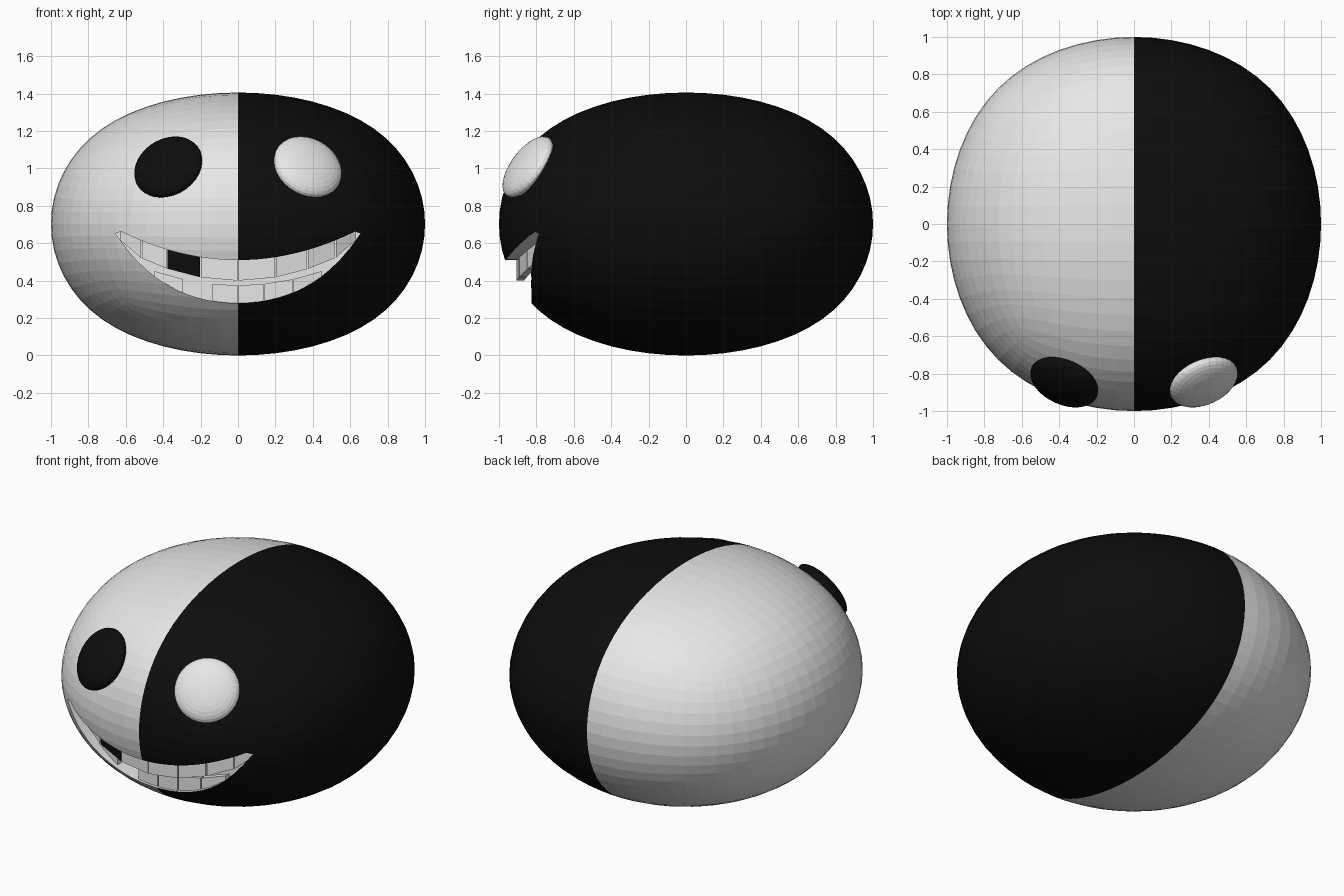
import bpy, bmesh, math
from mathutils import Vector, Matrix

if "Cube" in bpy.data.objects:
    bpy.data.objects.remove(bpy.data.objects["Cube"])

H = 0.703   # half height of the body
P = 2.167   # roundness exponent matching a subdivided cube


def material(name, v):
    m = bpy.data.materials.new(name)
    m.diffuse_color = (v, v, v, 1)
    m.use_nodes = True
    m.node_tree.nodes["Principled BSDF"].inputs["Base Color"].default_value = m.diffuse_color
    return m


white = material("white", 0.8)
black = material("black", 0.004)


def make_object(name, bm, mats):
    bmesh.ops.recalc_face_normals(bm, faces=bm.faces)
    me = bpy.data.meshes.new(name)
    bm.to_mesh(me)
    bm.free()
    ob = bpy.data.objects.new(name, me)
    bpy.context.collection.objects.link(ob)
    for m in mats:
        me.materials.append(m)
    return ob


def apply_modifier(ob, name):
    bpy.context.view_layer.objects.active = ob
    bpy.ops.object.modifier_apply(modifier=name)


def prism(bm, front, back):
    a = [bm.verts.new(p) for p in front]
    b = [bm.verts.new(p) for p in back]
    bm.faces.new(a)
    bm.faces.new(b[::-1])
    n = len(a)
    for i in range(n):
        bm.faces.new((a[i], b[i], b[(i + 1) % n], a[(i + 1) % n]))


# Mouth outline curves and body front surface
def upper_lip(x):
    return 0.51 + 0.39 * x * x


def lower_lip(x):
    return 0.28 + 0.587 * x * x + 0.654 * x ** 4


def surface_y(x, z):
    return -max(0.0, 1 - abs(x) ** P - abs((z - H) / H) ** P) ** (1 / P)


# Body: rounded cube, one half white and the other black
bm = bmesh.new()
bmesh.ops.create_cube(bm, size=2)
body = make_object("body", bm, [white, black])
sub = body.modifiers.new("round", 'SUBSURF')
sub.levels = 4
apply_modifier(body, "round")
top = max(v.co.x for v in body.data.vertices)
for v in body.data.vertices:
    v.co = Vector((v.co.x / top, v.co.y / top, v.co.z / top * H + H))
for f in body.data.polygons:
    f.material_index = 1 if f.center.x > 0 else 0
    f.use_smooth = False

# Mouth: crescent cut with a white lining
N = 24
outline = [(-0.655 + 1.31 * i / N, lower_lip(-0.655 + 1.31 * i / N)) for i in range(N + 1)]
outline += [(0.625 - 1.25 * i / N, upper_lip(0.625 - 1.25 * i / N)) for i in range(N + 1)]
bm = bmesh.new()
prism(bm, [(x, -1.2, z) for x, z in outline], [(x, -0.66, z) for x, z in outline])
cutter = make_object("mouth_cutter", bm, [white, black])
cutter.hide_render = True
cut = body.modifiers.new("mouth", 'BOOLEAN')
cut.operation = 'DIFFERENCE'
cut.solver = 'EXACT'
cut.object = cutter
apply_modifier(body, "mouth")
bpy.data.objects.remove(cutter)


# Teeth: thin blocks that follow the body curve
def tooth(name, x0, x1, low, high, y_at, mat):
    x0, x1 = x0 + 0.003, x1 - 0.003
    pts = [(x0, low(x0)), (x1, low(x1)), (x1, high(x1)), (x0, high(x0))]
    bm = bmesh.new()
    prism(bm, [(x, y_at(x), z) for x, z in pts], [(x, y_at(x) + 0.04, z) for x, z in pts])
    make_object(name, bm, [mat])


upper_edges = [-0.635, -0.515, -0.38, -0.2, 0, 0.2, 0.37, 0.52, 0.635]
for i in range(8):
    tooth("upper_tooth_%d" % (i + 1), upper_edges[i], upper_edges[i + 1],
          lambda x: max(0.40 + 0.45 * x * x, lower_lip(x)),
          lambda x: upper_lip(x) + 0.008,
          lambda x: surface_y(x, 0.51) + 0.065,
          black if i == 2 else white)

lower_spans = [(-0.45, -0.29), (-0.14, 0), (0, 0.14), (0.14, 0.295), (0.295, 0.45)]
for i, (a, b) in enumerate(lower_spans):
    tooth("lower_tooth_%d" % (i + 1), a, b,
          lambda x: lower_lip(x) - 0.005,
          lambda x: 0.375 + 0.38 * x * x,
          lambda x: surface_y(x, 0.35 + 0.4 * x * x) + 0.08,
          white)

# Eyes: flattened balls facing outward and upward, in the opposite colour
for side, name, mat in ((-1, "left_eye", black), (1, "right_eye", white)):
    normal = Vector((side * 0.343, -0.755, 0.56)).normalized()
    turn = normal.to_track_quat('Z', 'Y').to_matrix().to_4x4()
    place = Matrix.Translation((side * 0.373, -0.845, 1.008)) @ turn
    bm = bmesh.new()
    bmesh.ops.create_uvsphere(bm, u_segments=32, v_segments=16, radius=1,
                              matrix=place @ Matrix.Diagonal((0.192, 0.192, 0.068, 1)))
    make_object(name, bm, [mat])
